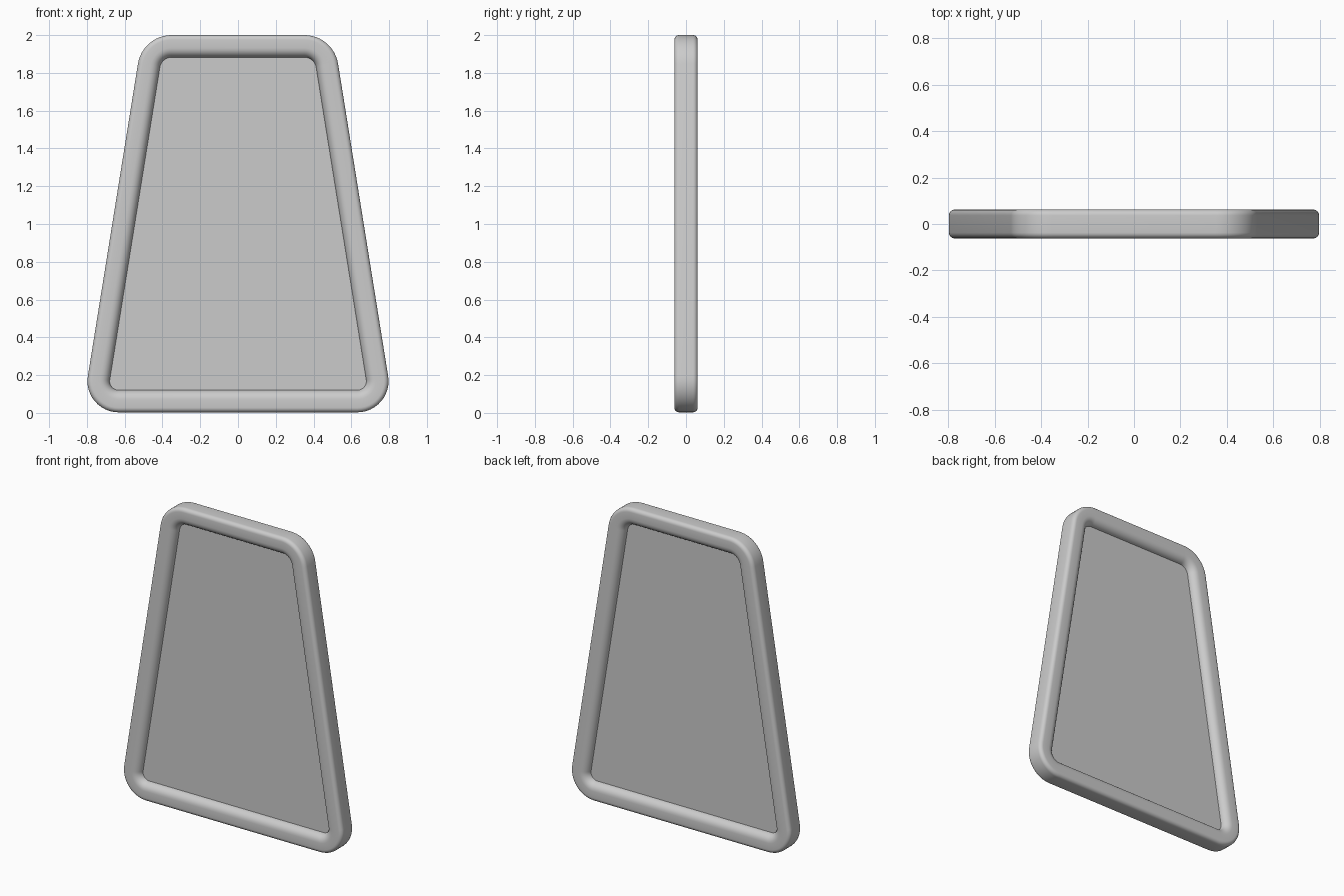
import bpy, bmesh
from math import sin, cos, atan2, pi

if "Cube" in bpy.data.objects:
    bpy.data.objects.remove(bpy.data.objects["Cube"])

# Corner circles of the tapered outline: centre x, centre z, radius
TOP = (0.352, 1.82, 0.18)
BOTTOM = (0.632, 0.168, 0.165)
TILT = atan2(0.27, 1.65)      # lean of the slanted sides
STEPS = 12


def outline(d):
    """Rounded trapezoid moved inward by d, counter-clockwise seen from the front."""
    right = []
    for (cx, cz, r), a0, a1 in ((BOTTOM, -pi / 2, TILT), (TOP, TILT, pi / 2)):
        for i in range(STEPS + 1):
            a = a0 + (a1 - a0) * i / STEPS
            right.append((cx + (r - d) * cos(a), cz + (r - d) * sin(a)))
    return right + [(-x, z) for x, z in reversed(right)]


def make_object(name, bm):
    bmesh.ops.recalc_face_normals(bm, faces=bm.faces[:])
    mesh = bpy.data.meshes.new(name)
    bm.to_mesh(mesh)
    bm.free()
    ob = bpy.data.objects.new(name, mesh)
    bpy.context.collection.objects.link(ob)
    bpy.context.view_layer.objects.active = ob
    ob.select_set(True)
    bpy.ops.object.shade_smooth_by_angle(angle=0.7)
    ob.select_set(False)


def loft(bm, profile, closed):
    """Sweep a (inset, y) profile around the outline."""
    rings = [[bm.verts.new((x, y, z)) for x, z in outline(d)] for d, y in profile]
    n = len(rings[0])
    for k in range(len(rings) if closed else len(rings) - 1):
        a, b = rings[k], rings[(k + 1) % len(rings)]
        for i in range(n):
            j = (i + 1) % n
            bm.faces.new((a[i], a[j], b[j], b[i]))
    return rings


# Rim: rounded bar, small radius outside and a softer one inside
W, H = 0.118, 0.062
profile = []
for cx, cy, r, start in ((0.025, H - 0.025, 0.025, pi), (W - 0.05, H - 0.05, 0.05, pi / 2),
                         (W - 0.05, 0.05 - H, 0.05, 0), (0.025, 0.025 - H, 0.025, -pi / 2)):
    for i in range(7):
        a = start - (pi / 2) * i / 6
        profile.append((cx + r * cos(a), cy + r * sin(a)))
bm = bmesh.new()
loft(bm, profile, True)
make_object("rim", bm)

# Thin recessed panel held inside the rim
bm = bmesh.new()
front, back = loft(bm, [(0.09, -0.015), (0.09, 0.015)], False)
bm.faces.new(front)
bm.faces.new(back)
make_object("panel", bm)
